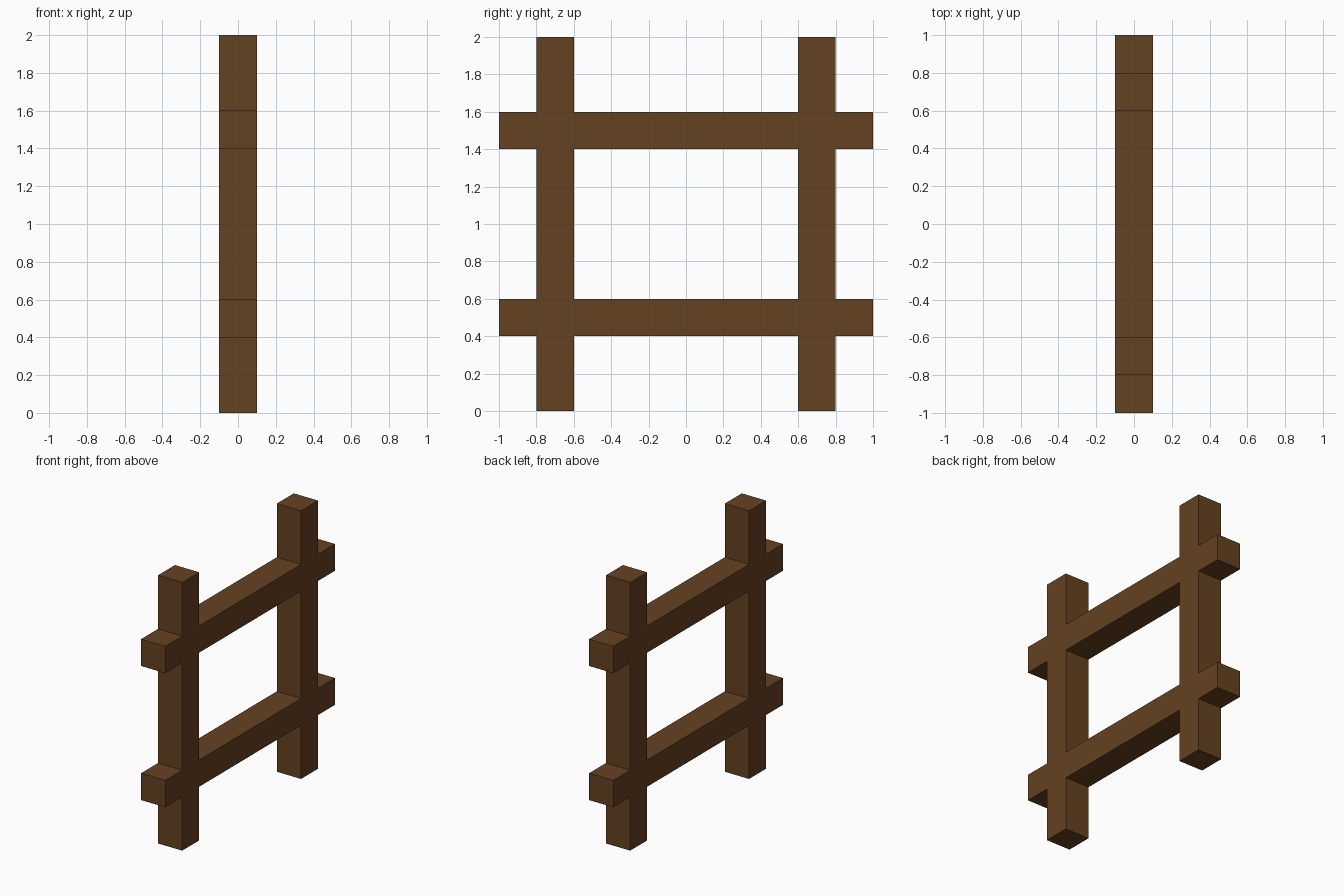
import bpy

if "Cube" in bpy.data.objects:
    bpy.data.objects.remove(bpy.data.objects["Cube"])

T = 0.2                      # timber thickness
POST_Y = 0.7                 # post centre distance from the middle
RAIL_Z = {"lower": 0.5, "upper": 1.5}

wood = bpy.data.materials.new("dark brown wood")
wood.diffuse_color = (0.130, 0.054, 0.0152, 1.0)
wood.use_nodes = True
wood.node_tree.nodes["Principled BSDF"].inputs["Base Color"].default_value = wood.diffuse_color


def beam(name, y0, y1, z0, z1):
    """Box-section timber, T thick in x, between the given y and z limits."""
    bpy.ops.mesh.primitive_cube_add(size=1, location=(0, (y0 + y1) / 2, (z0 + z1) / 2))
    ob = bpy.context.object
    ob.name = name
    ob.scale = (T, y1 - y0, z1 - z0)
    bpy.ops.object.transform_apply(location=False, rotation=False, scale=True)
    ob.data.materials.append(wood)
    return ob


h = T / 2

# Upright posts
for side, s in (("left", -1), ("right", 1)):
    beam(f"{side}_post", s * POST_Y - h, s * POST_Y + h, 0, 2)

# Rails sit flush with the posts: a span between them and a stub outside each
for level, z in RAIL_Z.items():
    beam(f"{level}_rail", -POST_Y + h, POST_Y - h, z - h, z + h)
    beam(f"{level}_left_rail_end", -1, -POST_Y - h, z - h, z + h)
    beam(f"{level}_right_rail_end", POST_Y + h, 1, z - h, z + h)
